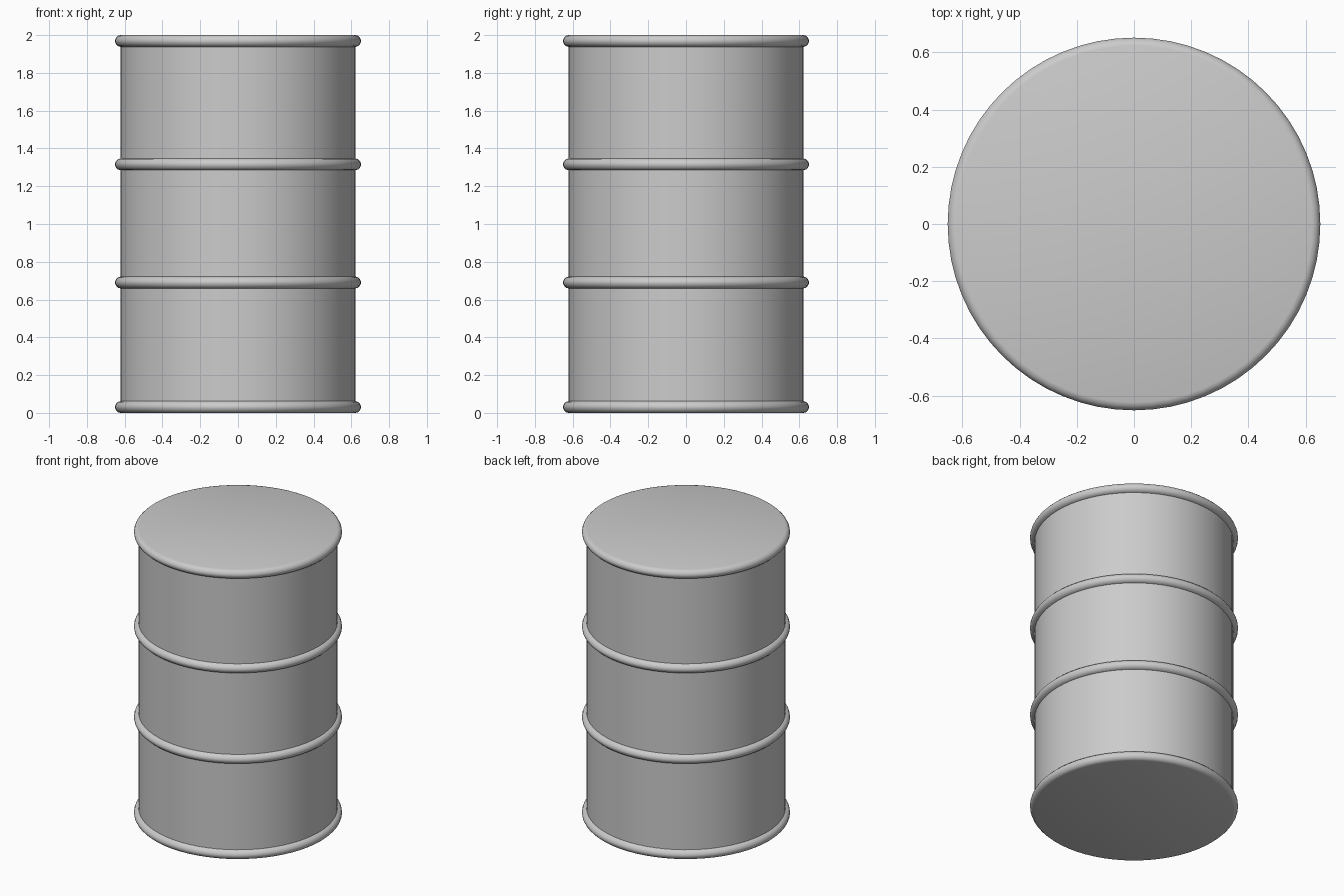
import bpy, bmesh, math

if "Cube" in bpy.data.objects:
    bpy.data.objects.remove(bpy.data.objects["Cube"])


def lathe(name, profile, sides):
    """Revolve an (r, z) profile around z; open ends are capped."""
    bm = bmesh.new()
    rings = []
    for r, z in profile:
        rings.append([bm.verts.new((r * math.cos(2 * math.pi * i / sides),
                                    r * math.sin(2 * math.pi * i / sides), z))
                      for i in range(sides)])
    for a, b in zip(rings, rings[1:]):
        for i in range(sides):
            j = (i + 1) % sides
            bm.faces.new((a[i], a[j], b[j], b[i]))
    bm.faces.new(rings[-1])
    bm.faces.new(rings[0][::-1])
    bmesh.ops.recalc_face_normals(bm, faces=bm.faces)
    mesh = bpy.data.meshes.new(name)
    bm.to_mesh(mesh)
    bm.free()
    ob = bpy.data.objects.new(name, mesh)
    bpy.context.collection.objects.link(ob)
    bpy.ops.object.select_all(action='DESELECT')
    ob.select_set(True)
    bpy.context.view_layer.objects.active = ob
    bpy.ops.object.shade_smooth_by_angle(angle=math.radians(40))
    return ob


# One continuous barrel skin: flat lids, straight walls and four rounded hoops
BODY = 0.623
HOOP = [(BODY, -0.031), (0.636, -0.027), (0.646, -0.017), (0.651, -0.005),
        (0.651, 0.005), (0.646, 0.017), (0.636, 0.027), (BODY, 0.031)]
profile = []
for centre in (0.031, 0.69, 1.316, 1.969):
    profile += [(r, centre + dz) for r, dz in HOOP]
lathe("barrel", profile, 64)
